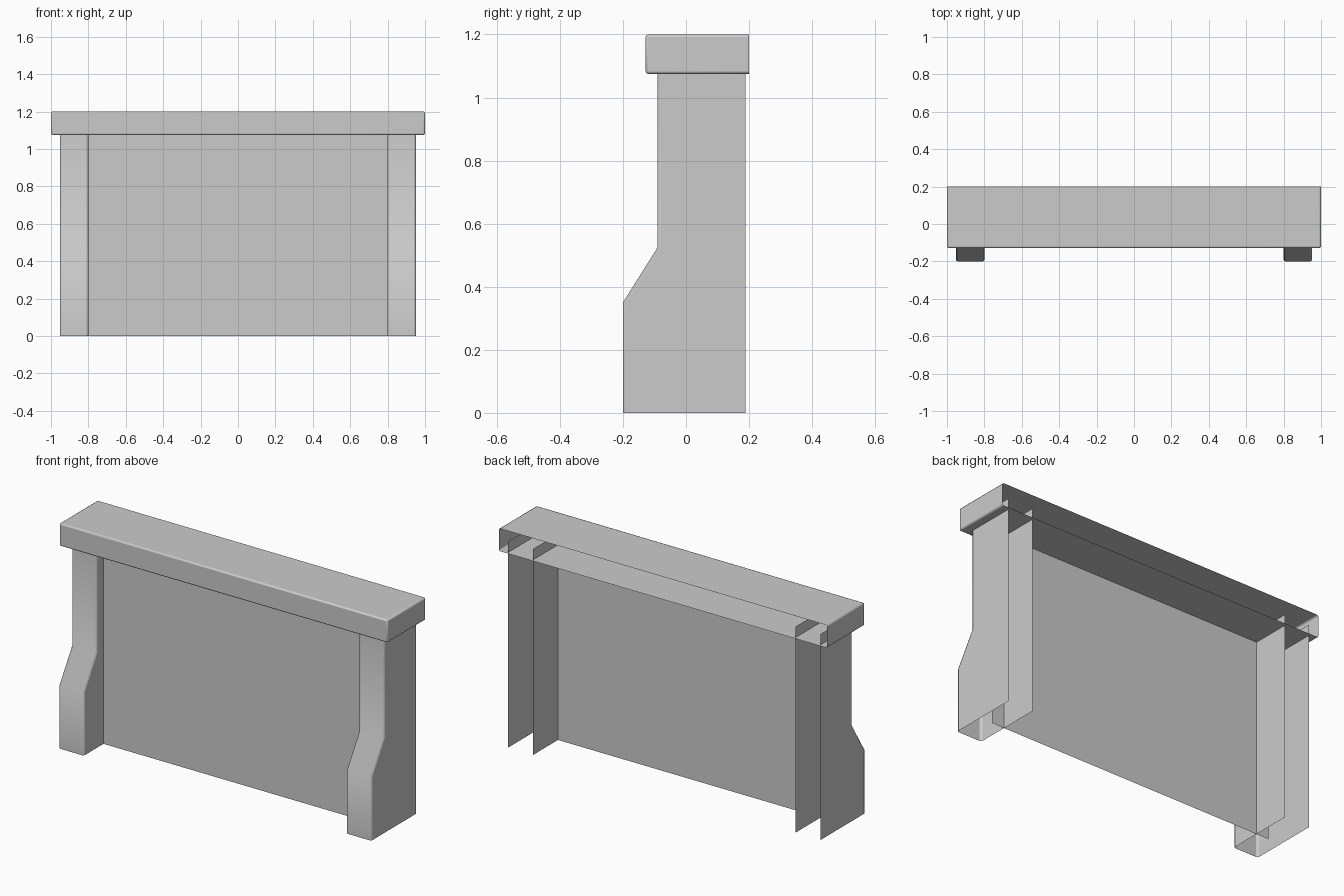
import bpy
import math

if "Cube" in bpy.data.objects:
    bpy.data.objects.remove(bpy.data.objects["Cube"])


def make(name, verts, faces, bevel=0.0, mirror=False):
    mesh = bpy.data.meshes.new(name)
    mesh.from_pydata(verts, [], faces)
    obj = bpy.data.objects.new(name, mesh)
    bpy.context.collection.objects.link(obj)
    bpy.ops.object.select_all(action='DESELECT')
    obj.select_set(True)
    bpy.context.view_layer.objects.active = obj
    bpy.ops.object.shade_smooth_by_angle(angle=math.radians(50))
    if bevel:
        mod = obj.modifiers.new("soft_edges", 'BEVEL')
        mod.width, mod.segments = bevel, 2
        mod.limit_method = 'ANGLE'
        mod.angle_limit = math.radians(60)
    if mirror:
        obj.modifiers.new("other_side", 'MIRROR')
    return obj


# Mantel shelf: box with an open back
y0, y1, z0, z1 = -0.128, 0.2, 1.075, 1.2
shelf = [(x, y, z) for x in (-1, 1) for y, z in ((y1, z0), (y0, z0), (y0, z1), (y1, z1))]
make("mantel_shelf", shelf,
     [(3, 2, 1, 0), (4, 5, 6, 7), (0, 1, 5, 4), (1, 2, 6, 5), (2, 3, 7, 6)], bevel=0.008)

# Side posts: stepped profile, open at the back, top and bottom
profile = [(0.188, 0), (-0.2, 0), (-0.2, 0.35), (-0.09, 0.525), (-0.09, 1.135), (0.188, 1.135)]
n = len(profile)
post = [(x, y, z) for x in (0.8, 0.952) for y, z in profile]
sides = [tuple(reversed(range(n))), tuple(range(n, 2 * n))]
fronts = [(i, i + 1, n + i + 1, n + i) for i in range(1, 4)]
make("side_post", post, sides + fronts, bevel=0.01, mirror=True)

# Recessed panel between the posts, running into them
w, yp, h = 0.875, -0.028, 1.135
make("recessed_panel", [(-w, yp, 0), (w, yp, 0), (w, yp, h), (-w, yp, h)], [(0, 1, 2, 3)])
